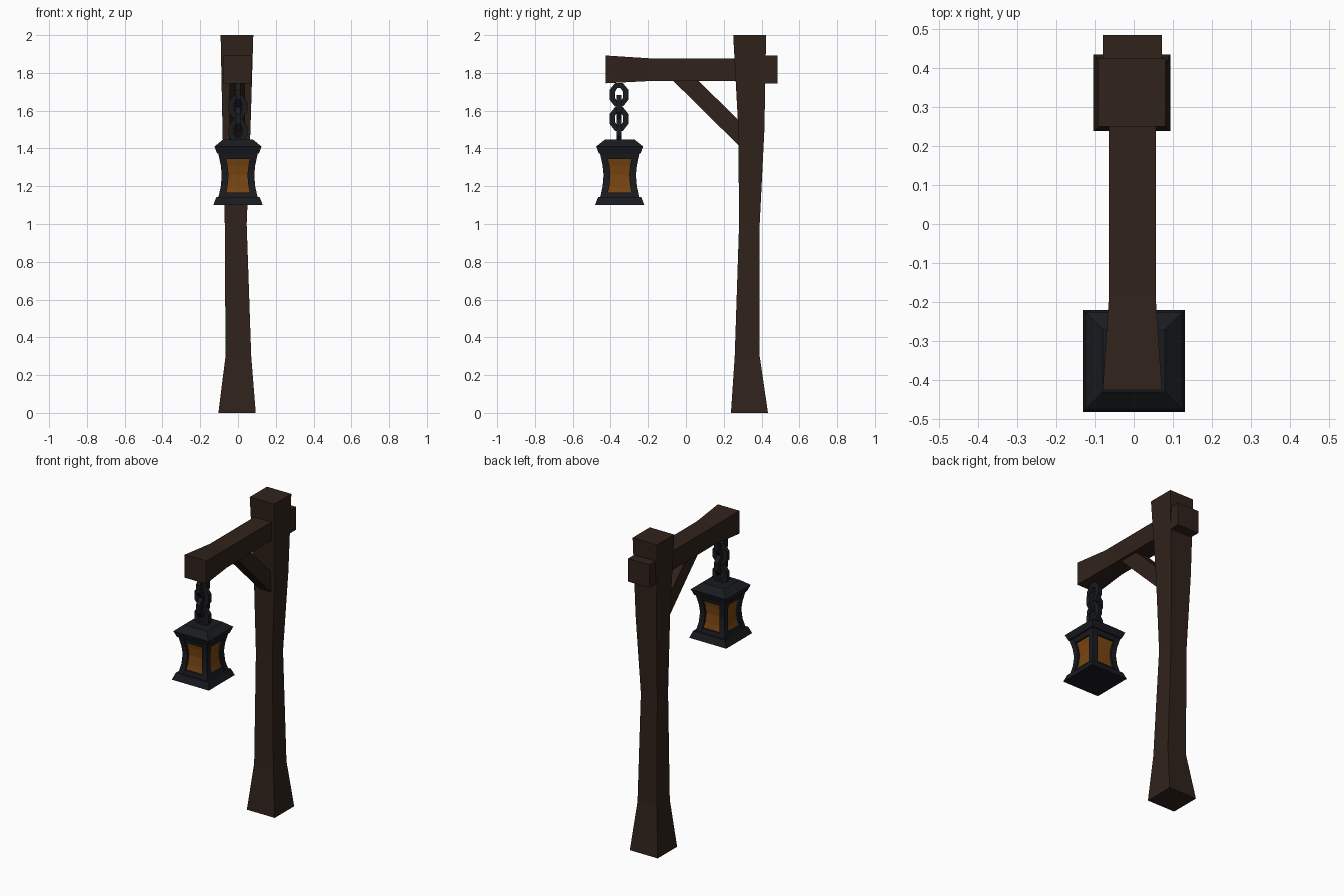
import bpy, bmesh
from math import cos, sin, pi
from mathutils import Vector

if "Cube" in bpy.data.objects:
    bpy.data.objects.remove(bpy.data.objects["Cube"])


def material(name, rgb):
    m = bpy.data.materials.new(name)
    m.diffuse_color = (*rgb, 1)
    m.use_nodes = True
    m.node_tree.nodes["Principled BSDF"].inputs["Base Color"].default_value = m.diffuse_color
    return m


WOOD = material("dark_wood", (0.030, 0.016, 0.011))
IRON = material("black_iron", (0.010, 0.011, 0.014))
GLASS = material("amber_glass", (0.19, 0.06, 0.006))


def skin(name, rings, mat, closed=False):
    """Join rings of points into a flat-faced solid."""
    bm = bmesh.new()
    loops = [[bm.verts.new(p) for p in r] for r in rings]
    n = len(loops[0])
    pairs = list(zip(loops, loops[1:]))
    if closed:
        pairs.append((loops[-1], loops[0]))
    else:
        bm.faces.new(loops[0])
        bm.faces.new(loops[-1])
    for a, b in pairs:
        for i in range(n):
            j = (i + 1) % n
            bm.faces.new((a[i], a[j], b[j], b[i]))
    bmesh.ops.recalc_face_normals(bm, faces=bm.faces)
    me = bpy.data.meshes.new(name)
    bm.to_mesh(me)
    bm.free()
    me.materials.append(mat)
    ob = bpy.data.objects.new(name, me)
    bpy.context.collection.objects.link(ob)
    return ob


def rect_z(z, x0, x1, y0, y1):
    return [(x0, y0, z), (x1, y0, z), (x1, y1, z), (x0, y1, z)]


def rect_y(y, x0, x1, z0, z1):
    return [(x0, y, z0), (x1, y, z0), (x1, y, z1), (x0, y, z1)]


# hewn post, flared at the foot and head
skin("post", [rect_z(*s) for s in (
    (0, -.104, .094, .238, .434),
    (.3, -.066, .070, .258, .390),
    (1.0, -.070, .046, .281, .390),
    (1.5, -.082, .066, .277, .415),
    (2.0, -.092, .081, .250, .424))], WOOD)

# cross beam passing through the post
skin("beam", [rect_y(*s) for s in (
    (-.425, -.080, .072, 1.745, 1.892),
    (-.19, -.064, .056, 1.757, 1.877),
    (.26, -.064, .056, 1.757, 1.877),
    (.36, -.080, .072, 1.745, 1.892),
    (.484, -.080, .072, 1.745, 1.892))], WOOD)

# diagonal brace, ends buried in beam and post
brace = [(-.085, 1.775), (.05, 1.775), (.30, 1.527), (.30, 1.395)]
skin("brace", [[(x, y, z) for y, z in brace] for x in (-.046, .038)], WOOD)

CY = -.351  # lantern axis


def square(z, h, cx=0, cy=CY):
    return rect_z(z, cx - h, cx + h, cy - h, cy + h)


# lantern base and cap
skin("lantern_base", [square(1.10, .131), square(1.142, .115)], IRON)
skin("lantern_cap", [square(1.372, .110), square(1.41, .125),
                     square(1.447, .079)], IRON)

# waisted lantern body: glass core, corner posts and rails
WAIST = [(1.14, .104), (1.20, .091), (1.26, .086), (1.31, .091), (1.375, .105)]
skin("lantern_glass", [square(z, h - .013) for z, h in WAIST], GLASS)
for sx in (-1, 1):
    for sy in (-1, 1):
        skin("lantern_corner_post",
             [square(z, .018, sx * (h - .018), CY + sy * (h - .018))
              for z, h in WAIST], IRON)
skin("lantern_bottom_rail", [square(1.14, .102), square(1.166, .095)], IRON)
skin("lantern_top_rail", [square(1.343, .096), square(1.375, .103)], IRON)


# chain of eight-sided links, alternating direction
def link(name, zc, along_y):
    axis = Vector((0, 1, 0)) if along_y else Vector((1, 0, 0))
    side = Vector((1, 0, 0)) if along_y else Vector((0, 1, 0))
    up = Vector((0, 0, 1))
    centre = Vector((0, CY - .004, zc))
    t, k = .014, 1 / cos(pi / 8)
    rings = []
    for i in range(8):
        a = pi / 8 + i * pi / 4
        ring = []
        for r, s in ((t, -t), (t, t), (-t, t), (-t, -t)):
            ring.append(centre + axis * (.036 + r) * k * cos(a)
                        + up * (.049 + r) * k * sin(a) + side * s)
        rings.append(ring)
    skin(name, rings, IRON, closed=True)


for i in range(4):
    link("chain_link", 1.684 - i * .064, i % 2 == 0)
